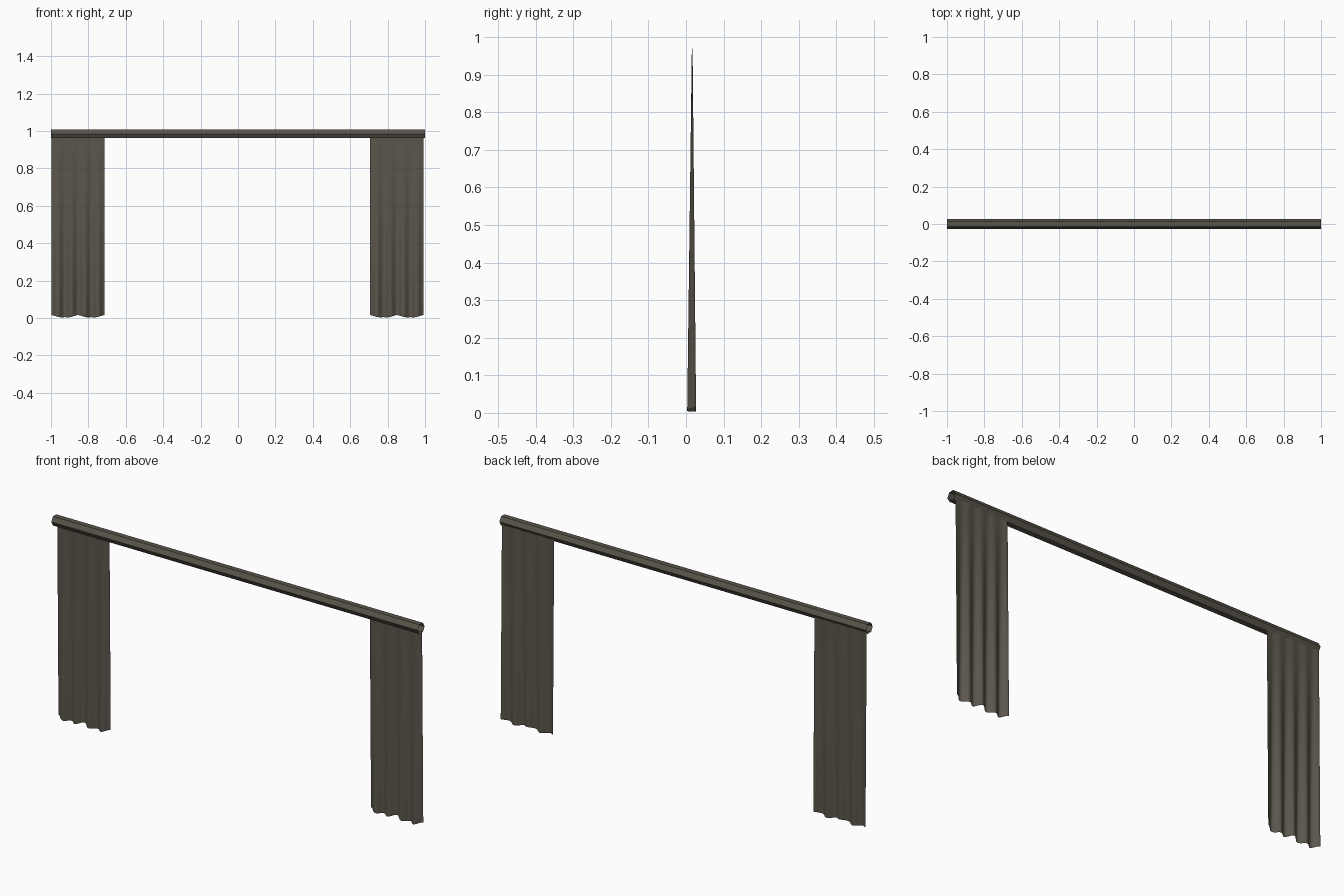
import bpy, bmesh, math

if "Cube" in bpy.data.objects:
    bpy.data.objects.remove(bpy.data.objects["Cube"])

mat = bpy.data.materials.new("dark taupe fabric")
mat.diffuse_color = (0.105, 0.094, 0.073, 1)
mat.use_nodes = True
mat.node_tree.nodes["Principled BSDF"].inputs["Base Color"].default_value = mat.diffuse_color


def make_object(name, bm, smooth):
    mesh = bpy.data.meshes.new(name)
    bm.to_mesh(mesh)
    bm.free()
    for p in mesh.polygons:
        p.use_smooth = smooth
    mesh.materials.append(mat)
    ob = bpy.data.objects.new(name, mesh)
    bpy.context.collection.objects.link(ob)
    return ob


# Rod: open six-sided tube with a flat top
bm = bmesh.new()
R, CY, CZ = 0.0262, -0.0005, 0.985
rings = []
for x in (-1, 1):
    rings.append([bm.verts.new((x, CY + R * math.cos(i * math.pi / 3),
                                CZ + R * math.sin(i * math.pi / 3))) for i in range(6)])
for i in range(6):
    j = (i + 1) % 6
    bm.faces.new((rings[0][i], rings[0][j], rings[1][j], rings[1][i]))
bmesh.ops.recalc_face_normals(bm, faces=bm.faces)
make_object("curtain_rod", bm, False)


# Curtain panel: single sheet whose folds deepen towards the wavy hem
def curtain(name, x0, width=0.285, cols=48, rows=12):
    bm = bmesh.new()
    grid = []
    for r in range(rows + 1):
        t = r / rows                      # 0 at the rod, 1 at the hem
        row = []
        for c in range(cols + 1):
            u = c / cols
            y = 0.0165 - 0.0015 * t + (0.001 + 0.0108 * t) * math.cos(8 * math.pi * u)
            hem = 0.0075 + 0.0055 * math.cos(4 * math.pi * u) + 0.002 * math.cos(8 * math.pi * u)
            z = 0.97 + (hem - 0.97) * t
            row.append(bm.verts.new((x0 + width * u, y, max(z, 0))))
        grid.append(row)
    for r in range(rows):
        for c in range(cols):
            bm.faces.new((grid[r][c], grid[r + 1][c], grid[r + 1][c + 1], grid[r][c + 1]))
    make_object(name, bm, True)


curtain("left_curtain", -0.998)
curtain("right_curtain", 0.707)
